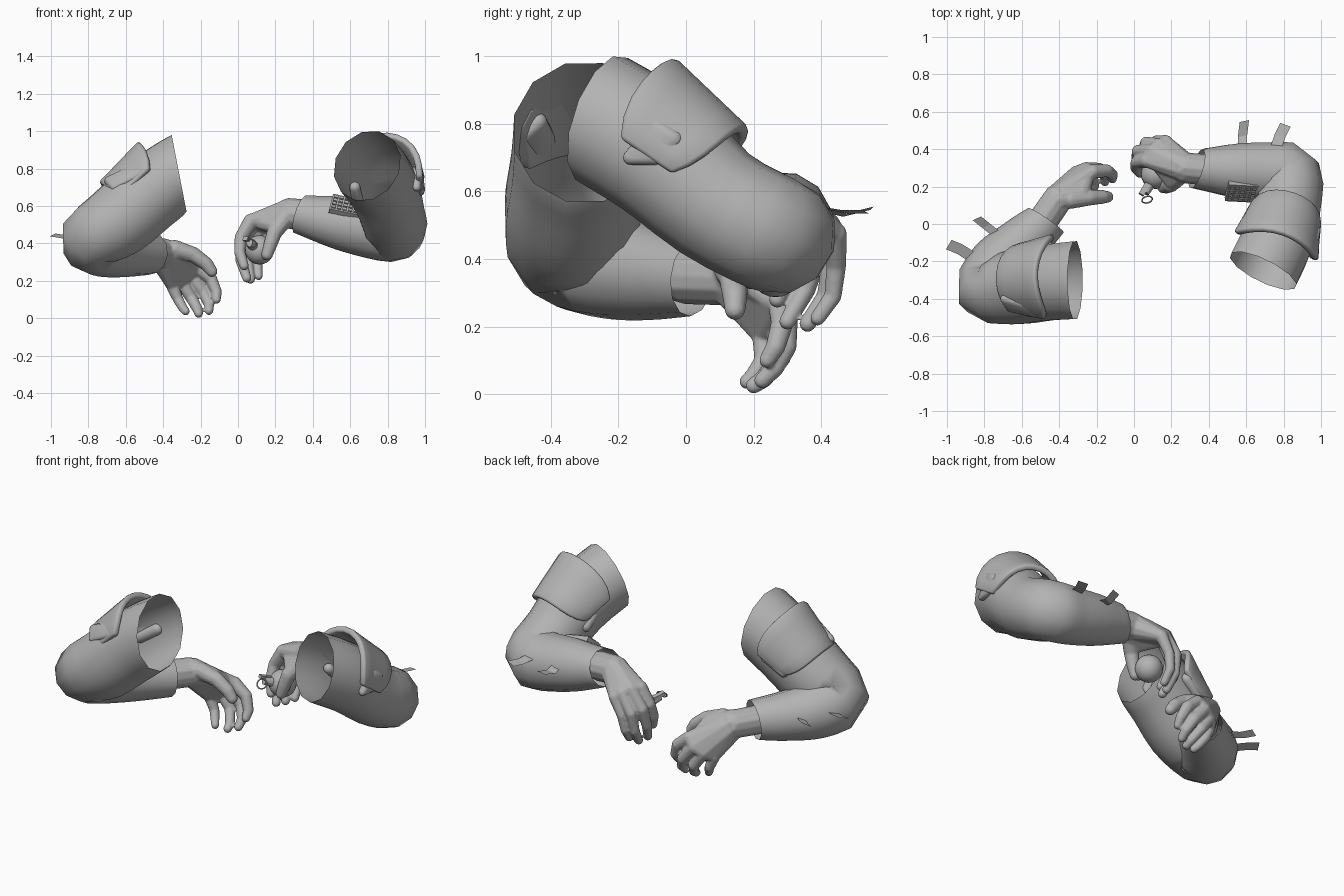
import bpy, bmesh, math
from mathutils import Vector, Matrix

if "Cube" in bpy.data.objects:
    bpy.data.objects.remove(bpy.data.objects["Cube"])

grey = bpy.data.materials.new("plain_grey")
grey.diffuse_color = (0.45, 0.45, 0.45, 1)
grey.use_nodes = True
grey.node_tree.nodes["Principled BSDF"].inputs["Base Color"].default_value = grey.diffuse_color


def finish(name, bm, smooth=True):
    me = bpy.data.meshes.new(name)
    bmesh.ops.recalc_face_normals(bm, faces=bm.faces[:])
    for f in bm.faces:
        f.smooth = smooth
    bm.to_mesh(me)
    bm.free()
    me.materials.append(grey)
    ob = bpy.data.objects.new(name, me)
    bpy.context.collection.objects.link(ob)
    return ob


def catmull(a, b, c, d, t):
    return 0.5 * (2 * b + (c - a) * t + (2 * a - 5 * b + 4 * c - d) * t * t
                  + (3 * b - a - 3 * c + d) * t ** 3)


def sleeve(name, pts, start_dir, end_dir, sides=12, steps=3):
    """Open tube through (x, y, z, radius) points."""
    p = [Vector(q) for q in pts]
    n = len(p)
    path = []
    for i in range(n - 1):
        for s in range(steps):
            path.append(catmull(p[max(i - 1, 0)], p[i], p[i + 1], p[min(i + 2, n - 1)], s / steps))
    path.append(p[-1])
    tang = [(path[min(i + 1, len(path) - 1)].to_3d() - path[max(i - 1, 0)].to_3d()).normalized()
            for i in range(len(path))]
    # ease the end rings into the requested opening directions
    for k, w in enumerate((1, 0.7, 0.4, 0.15)):
        tang[k] = tang[k].lerp(Vector(start_dir).normalized(), w).normalized()
    for k, w in enumerate((1, 0.5)):
        tang[-1 - k] = tang[-1 - k].lerp(Vector(end_dir).normalized(), w).normalized()
    bm = bmesh.new()
    u = tang[0].orthogonal().normalized()
    rings = []
    for i, (q, t) in enumerate(zip(path, tang)):
        if i:
            u = tang[i - 1].rotation_difference(t) @ u
        u = (u - t * u.dot(t)).normalized()
        v = t.cross(u)
        rings.append([bm.verts.new(q.to_3d() + q.w * (u * math.cos(a) + v * math.sin(a)))
                      for a in (math.tau * k / sides for k in range(sides))])
    for r0, r1 in zip(rings, rings[1:]):
        for k in range(sides):
            j = (k + 1) % sides
            bm.faces.new((r0[k], r0[j], r1[j], r1[k]))
    return finish(name, bm)


# unit ball used for rounded hulls
ball_bm = bmesh.new()
bmesh.ops.create_icosphere(ball_bm, subdivisions=2, radius=1)
BALL = [v.co.copy() for v in ball_bm.verts]
ball_bm.free()


def hull(bm, balls, fat=1.0):
    """Add the convex hull of (x, y, z, radius) balls."""
    tmp = bmesh.new()
    for b in balls:
        for c in BALL:
            tmp.verts.new(Vector(b[:3]) + c * b[3] * fat)
    bmesh.ops.convex_hull(tmp, input=tmp.verts[:])
    bmesh.ops.delete(tmp, geom=[v for v in tmp.verts if not v.link_faces], context='VERTS')
    me = bpy.data.meshes.new("hull_tmp")
    tmp.to_mesh(me)
    tmp.free()
    bm.from_mesh(me)
    bpy.data.meshes.remove(me)


def hand(name, palm_hulls, fingers):
    bm = bmesh.new()
    for h in palm_hulls:
        hull(bm, h, 1.06)
    for i, chain in enumerate(fingers):
        for a, b in zip(chain, chain[1:]):
            hull(bm, [a, b], 1.25 if i == 0 else 1.14)
    ob = finish(name, bm)
    m = ob.modifiers.new("merge", 'REMESH')
    m.mode = 'VOXEL'
    m.voxel_size = 0.006
    m.use_smooth_shade = True
    s = ob.modifiers.new("soften", 'SMOOTH')
    s.factor = 0.5
    s.iterations = 3
    return ob


def arm_pad(name, centre, axis, up, length, radius, half_angle):
    """Thick curved plate draped over the upper arm, flared at the shoulder end."""
    d = Vector(axis).normalized()
    n = Vector(up)
    n = (n - d * n.dot(d)).normalized()
    s = d.cross(n)
    bm = bmesh.new()
    rows, cols = 5, 12
    grid = []
    for i in range(rows):
        t = i / (rows - 1) - 0.5
        row = []
        for k in range(cols + 1):
            w = 2 * k / cols - 1
            a = math.radians(half_angle) * w
            l = t * length * (1 - 0.4 * w ** 4)
            r = radius - 0.04 * t
            row.append(bm.verts.new(Vector(centre) + d * l + r * (n * math.cos(a) + s * 0.95 * math.sin(a))))
        grid.append(row)
    for r0, r1 in zip(grid, grid[1:]):
        for k in range(cols):
            bm.faces.new((r0[k], r0[k + 1], r1[k + 1], r1[k]))
    ob = finish(name, bm)
    m = ob.modifiers.new("thickness", 'SOLIDIFY')
    m.thickness = 0.035
    m.offset = 0
    b = ob.modifiers.new("round", 'BEVEL')
    b.width = 0.012
    b.segments = 2
    return ob


def strap(name, *balls):
    bm = bmesh.new()
    hull(bm, balls)
    return finish(name, bm)


def tab(name, base, mid, tip, width):
    bm = bmesh.new()
    w = Vector(width) / 2
    rows = [(bm.verts.new(Vector(q) - w), bm.verts.new(Vector(q) + w)) for q in (base, mid, tip)]
    for r0, r1 in zip(rows, rows[1:]):
        bm.faces.new((r0[0], r0[1], r1[1], r1[0]))
    return finish(name, bm, False)


# sleeves
sleeve("left_sleeve", [(-.315, -.30, .775, .215), (-.47, -.315, .665, .208), (-.64, -.34, .52, .203),
                       (-.785, -.345, .425, .172), (-.72, -.22, .385, .165), (-.61, -.11, .36, .142),
                       (-.47, .02, .345, .115)], (-.98, 0, -.19), (.55, .8, -.1))
sleeve("right_sleeve", [(.69, -.25, .815, .198), (.77, -.08, .71, .195), (.82, .085, .565, .178),
                        (.83, .255, .475, .175), (.72, .275, .48, .167), (.55, .285, .51, .15),
                        (.42, .29, .535, .125), (.335, .295, .555, .108)], (.42, .85, -.3), (-.92, .3, .3))

# gloves: palm hulls, then thumb and fingers
L_in, L_out = (-.22, .28, .27, .034), (-.35, .23, .17, .03)
hand("left_glove",
     [[(-.50, .00, .35, .08), (-.41, .13, .345, .078)],
      [(-.41, .13, .345, .075), (-.39, .17, .28, .05), L_in, (-.26, .295, .23, .034),
       (-.31, .275, .20, .034), L_out],
      [(-.40, .13, .36, .065), (-.28, .16, .35, .04), (-.25, .25, .28, .035)]],
     [[(-.34, .13, .37, .04), (-.24, .14, .34, .034), (-.17, .145, .29, .03), (-.14, .145, .25, .025)],
      [L_in, (-.145, .285, .21, .03), (-.115, .265, .14, .026), (-.115, .24, .10, .021)],
      [(-.26, .295, .23, .032), (-.185, .295, .14, .029), (-.155, .26, .075, .025), (-.155, .225, .04, .021)],
      [(-.31, .275, .20, .032), (-.25, .28, .11, .028), (-.215, .23, .045, .024), (-.21, .20, .025, .021)],
      [L_out, (-.32, .23, .10, .025), (-.295, .20, .055, .022), (-.28, .18, .037, .02)]])
R_in, R_out = (.07, .34, .52, .036), (.17, .44, .475, .032)
hand("right_glove",
     [[(.38, .29, .55, .08), (.27, .30, .56, .078)],
      [(.27, .30, .56, .075), (.20, .35, .55, .05), R_in, (.10, .39, .525, .036),
       (.135, .42, .50, .035), R_out],
      [(.26, .28, .54, .06), (.20, .23, .49, .038), (.13, .32, .51, .04)]],
     [[(.24, .255, .52, .04), (.195, .21, .46, .034), (.175, .20, .40, .03), (.155, .195, .34, .025)],
      [R_in, (.015, .33, .43, .03), (.01, .30, .35, .027), (.033, .27, .28, .022)],
      [(.10, .39, .525, .034), (.022, .39, .42, .03), (.015, .355, .31, .026), (.047, .30, .215, .022)],
      [(.135, .42, .50, .034), (.065, .435, .40, .029), (.055, .415, .29, .025), (.067, .36, .208, .022)],
      [R_out, (.12, .445, .38, .026), (.105, .435, .29, .023), (.11, .39, .225, .02)]])

# upper arm pads with strap ends
arm_pad("left_arm_pad", (-.49, -.30, .655), (-.78, -.05, -.62), (-.55, .22, .8), .30, .218, 78)
arm_pad("right_arm_pad", (.775, -.06, .705), (.23, .79, -.57), (.22, .5, .8), .30, .216, 86)
strap("left_front_strap", (-.69, -.40, .735, .025), (-.66, -.45, .70, .022),
      (-.53, -.44, .805, .03), (-.53, -.475, .77, .025))
strap("left_back_strap", (-.57, -.125, .61, .032), (-.47, -.105, .68, .034))
strap("right_outer_strap", (.955, -.165, .70, .022), (.96, -.085, .79, .028),
      (.97, -.035, .755, .028), (.965, -.09, .70, .022))
strap("right_inner_strap", (.625, -.02, .70, .03), (.64, .05, .63, .032))

# loose cloth tabs on the forearms
tab("left_tab_a", (-.86, -.18, .42), (-.93, -.135, .435), (-.99, -.11, .445), (.03, .05, .015))
tab("left_tab_b", (-.74, -.05, .40), (-.79, -.01, .40), (-.84, .03, .415), (.045, .02, .015))
tab("right_tab_a", (.58, .41, .545), (.58, .47, .53), (.59, .55, .55), (.05, .01, .01))
tab("right_tab_b", (.76, .41, .55), (.78, .47, .54), (.81, .53, .54), (.055, -.02, .01))

# forearm keypad: base plate with a grid of keys
u = Vector((.96, -.05, -.2)).normalized()
n = Vector((.05, -.68, .73))
n = (n - u * n.dot(u)).normalized()
v = n.cross(u)
frame = Matrix((u, v, n)).transposed().to_4x4()
frame.translation = Vector((.575, .172, .598))
bm = bmesh.new()
bmesh.ops.create_cube(bm, size=1, matrix=frame @ Matrix.Diagonal((.16, .12, .03, 1)))
for i in range(5):
    for j in range(4):
        key = Matrix.Translation(((i - 2) * .030, (j - 1.5) * .027, .016))
        bmesh.ops.create_cube(bm, size=1, matrix=frame @ key @ Matrix.Diagonal((.022, .019, .012, 1)))
finish("forearm_keypad", bm, False)

# held ball with neck, lever and pull ring
bm = bmesh.new()
bmesh.ops.create_uvsphere(bm, u_segments=20, v_segments=12, radius=.078,
                          matrix=Matrix.Translation((.115, .265, .365)))
finish("held_ball", bm)
out = Vector((-.45, -.8, .3)).normalized()
turn = out.to_track_quat('Z', 'Y').to_matrix().to_4x4()
bm = bmesh.new()
bmesh.ops.create_cone(bm, cap_ends=True, segments=12, radius1=.028, radius2=.022, depth=.06,
                      matrix=Matrix.Translation(Vector((.115, .265, .365)) + out * .09) @ turn)
bmesh.ops.create_cube(bm, size=1, matrix=Matrix.Translation((.055, .185, .415)) @ turn
                      @ Matrix.Diagonal((.03, .02, .07, 1)))
finish("ball_neck", bm, False)
bpy.ops.mesh.primitive_torus_add(location=(.07, .13, .40), major_radius=.028, minor_radius=.004,
                                 major_segments=20, minor_segments=6, rotation=(math.radians(50), .3, 0))
ring = bpy.context.object
ring.name = "pull_ring"
ring.data.materials.append(grey)
